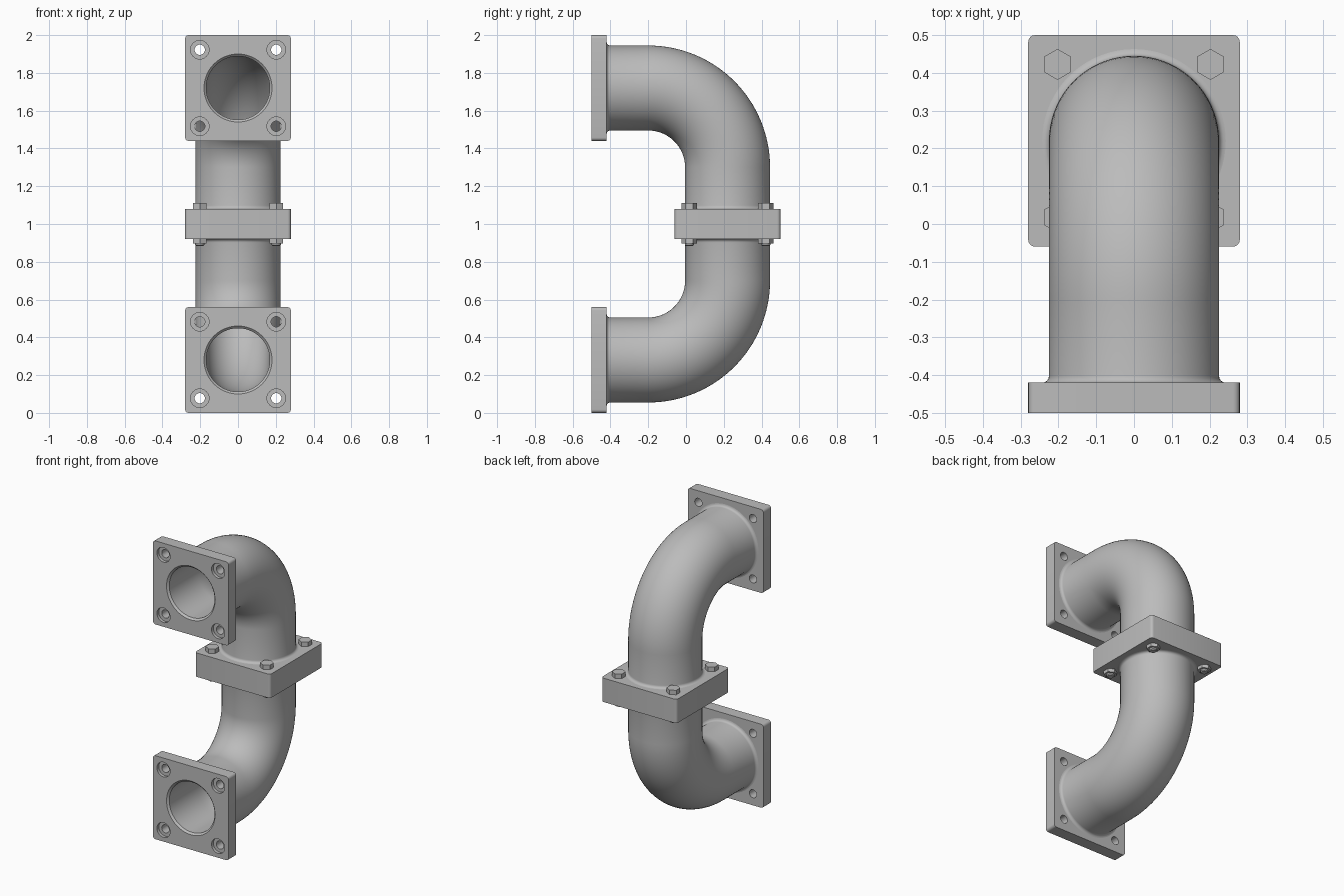
import bpy, bmesh
from math import pi, sin, cos, radians
from mathutils import Vector, Matrix

if "Cube" in bpy.data.objects:
    bpy.data.objects.remove(bpy.data.objects["Cube"])

MID_Y, HIGH_Z, BEND = 0.22, 1.72, 0.42
HALF, THICK, PITCH = 0.28, 0.08, 0.2025
STRAIGHT = 0.30
BORE, PIPE = 0.168, 0.225

metal = bpy.data.materials.new("grey metal")
metal.use_nodes = True
grey = (0.5, 0.5, 0.5, 1)
metal.diffuse_color = grey
metal.node_tree.nodes["Principled BSDF"].inputs["Base Color"].default_value = grey


def make_object(name, bm, material=metal):
    bmesh.ops.recalc_face_normals(bm, faces=bm.faces)
    mesh = bpy.data.meshes.new(name)
    bm.to_mesh(mesh)
    bm.free()
    mesh.materials.append(material)
    obj = bpy.data.objects.new(name, mesh)
    bpy.context.collection.objects.link(obj)
    return obj


def smooth(obj):
    bpy.ops.object.select_all(action='DESELECT')
    obj.select_set(True)
    bpy.context.view_layer.objects.active = obj
    bpy.ops.object.shade_smooth_by_angle(angle=radians(30))


def rings(bm, frames, sides, closed=False):
    """Skin rings given as (centre, side axis, radius); x is the other axis."""
    loops = [[bm.verts.new(c + r * (Vector((1, 0, 0)) * cos(2 * pi * i / sides)
                                    + side * sin(2 * pi * i / sides)))
              for i in range(sides)] for c, side, r in frames]
    pairs = list(zip(loops, loops[1:]))
    if closed:
        pairs.append((loops[-1], loops[0]))
    else:
        bm.faces.new(loops[0])
        bm.faces.new(loops[-1])
    for a, b in pairs:
        for i in range(sides):
            j = (i + 1) % sides
            bm.faces.new((a[i], a[j], b[j], b[i]))


def lathe(bm, x, y, profile, sides):
    rings(bm, [(Vector((x, y, z)), Vector((0, 1, 0)), r) for r, z in profile], sides)


# Elbow pipes: a swept tube with small fillets at both ends
def path(s):
    arc = BEND * pi / 2
    angle = min(max((s - STRAIGHT) / BEND, 0), pi / 2)
    along = Vector((0, cos(angle), -sin(angle)))
    side = Vector((0, sin(angle), cos(angle)))
    extra = s - STRAIGHT if s < STRAIGHT else max(s - STRAIGHT - arc, 0)
    centre = Vector((0, MID_Y - BEND, HIGH_Z - BEND)) + BEND * side + extra * along
    return centre, side


def elbow(name):
    total = 2 * STRAIGHT + BEND * pi / 2
    fillet = 0.018
    ends = [(THICK + fillet * (1 - cos(a)), PIPE + fillet * (1 - sin(a)))
            for a in [i * pi / 8 for i in range(5)]]
    bend = [STRAIGHT + BEND * pi / 2 * i / 32 for i in range(33)]
    outer = ends + [(s, PIPE) for s in bend] + [(total - s, r) for s, r in reversed(ends)]
    inner = [(s, BORE) for s in [THICK] + bend + [total - THICK]]
    bm = bmesh.new()
    rings(bm, [(*path(s), r) for s, r in outer + inner[::-1]], 72, closed=True)
    return make_object(name, bm)


upper = elbow("upper_elbow")
lower = elbow("lower_elbow")
lower.data.transform(Matrix.Translation((0, 0, 2)) @ Matrix.Diagonal((1, 1, -1, 1)))
lower.data.flip_normals()
smooth(upper)
smooth(lower)


# Square flange: rounded corners, chamfered bore, counterbored bolt holes
CORNERS = [(x, y) for x in (-PITCH, PITCH) for y in (-PITCH, PITCH)]


def flange_mesh():
    bm = bmesh.new()
    bmesh.ops.create_cube(bm, size=1)
    bmesh.ops.scale(bm, vec=(2 * HALF, 2 * HALF, THICK), verts=bm.verts)
    bmesh.ops.translate(bm, vec=(0, 0, THICK / 2), verts=bm.verts)
    upright = [e for e in bm.edges if abs(e.verts[0].co.z - e.verts[1].co.z) > 0.01]
    bmesh.ops.bevel(bm, geom=upright, offset=0.018, segments=4, profile=0.5, affect='EDGES')
    plate = make_object("flange_blank", bm)

    bm = bmesh.new()
    lathe(bm, 0, 0, [(0.19, -0.01), (0.18, 0), (BORE, 0.012), (BORE, 0.1)], 72)
    for x, y in CORNERS:
        lathe(bm, x, y, [(0.049, -0.01), (0.049, 0.02), (0.027, 0.02), (0.027, 0.1)], 32)
    cutter = make_object("flange_cutter", bm)
    cutter.hide_render = True

    mod = plate.modifiers.new("holes", 'BOOLEAN')
    mod.operation, mod.solver, mod.object = 'DIFFERENCE', 'EXACT', cutter
    graph = bpy.context.evaluated_depsgraph_get()
    mesh = bpy.data.meshes.new_from_object(plate.evaluated_get(graph))
    bpy.data.objects.remove(plate)
    bpy.data.objects.remove(cutter)
    return mesh


flange = flange_mesh()
for name, place, turn in (
        ("upper_front_flange", (0, -0.5, HIGH_Z), -pi / 2),
        ("lower_front_flange", (0, -0.5, 2 - HIGH_Z), -pi / 2),
        ("upper_joint_flange", (0, MID_Y, 1), 0),
        ("lower_joint_flange", (0, MID_Y, 1), pi)):
    obj = bpy.data.objects.new(name, flange.copy())
    bpy.context.collection.objects.link(obj)
    obj.data.transform(Matrix.Translation(place) @ Matrix.Rotation(turn, 4, 'X'))
    smooth(obj)

# Bolts through the middle joint: hexagonal head, shank and nut
for n, (x, y) in enumerate(CORNERS, 1):
    y += MID_Y
    top, bottom = 1 + THICK, 1 - THICK
    for part, profile, sides in (
            ("head", [(0.041, top), (0.041, top + 0.03)], 6),
            ("shank", [(0.019, bottom - 0.037), (0.024, bottom - 0.032), (0.024, top)], 32),
            ("nut", [(0.041, bottom - 0.022), (0.041, bottom)], 6)):
        bm = bmesh.new()
        lathe(bm, 0, 0, profile, sides)
        if sides == 6:
            bmesh.ops.rotate(bm, verts=bm.verts, matrix=Matrix.Rotation(pi / 6, 3, 'Z'))
        bmesh.ops.translate(bm, vec=(x, y, 0), verts=bm.verts)
        bolt = make_object(f"bolt_{part}_{n}", bm)
        if sides > 6:
            smooth(bolt)
